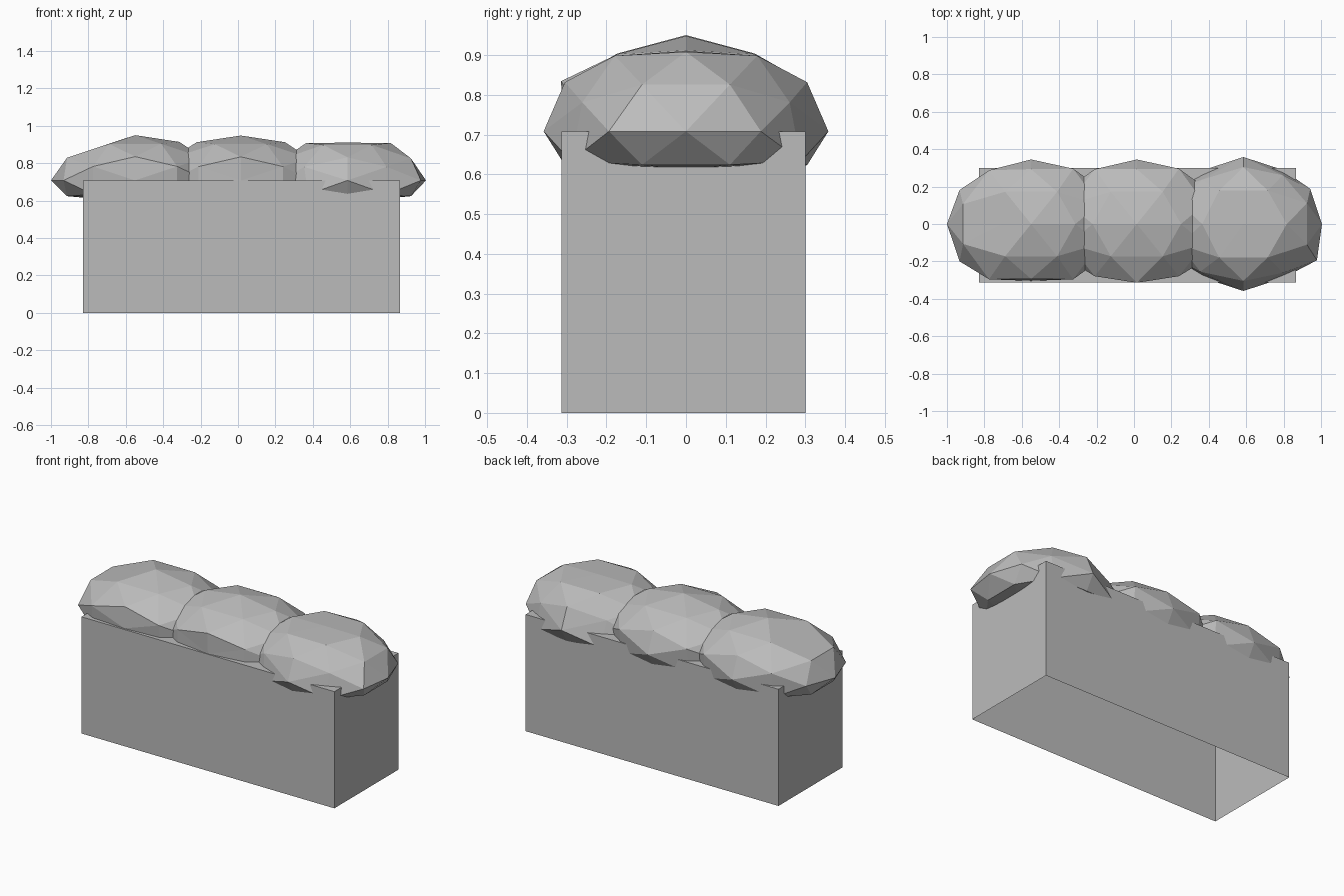
import bpy, bmesh, math
from mathutils import Vector, Matrix

if "Cube" in bpy.data.objects:
    bpy.data.objects.remove(bpy.data.objects["Cube"])

def material(name, value):
    m = bpy.data.materials.new(name)
    m.diffuse_color = (value, value, value, 1)
    m.use_nodes = True
    m.node_tree.nodes["Principled BSDF"].inputs["Base Color"].default_value = m.diffuse_color
    return m

grey = material("plain grey", 0.5)

def finish(bm, name):
    mesh = bpy.data.meshes.new(name)
    bm.to_mesh(mesh)
    bm.free()
    mesh.materials.append(grey)
    ob = bpy.data.objects.new(name, mesh)
    bpy.context.collection.objects.link(ob)

# Planter box, open underneath
X0, X1, Y0, Y1, H = -0.83, 0.865, -0.313, 0.3, 0.707
bm = bmesh.new()
bmesh.ops.create_cube(bm, size=1)
for v in bm.verts:
    v.co = (X1 if v.co.x > 0 else X0, Y1 if v.co.y > 0 else Y0, H if v.co.z > 0 else 0)
bm.normal_update()
bmesh.ops.delete(bm, geom=[f for f in bm.faces if f.normal.z < -0.9], context='FACES_ONLY')
finish(bm, "planter_box")

# Faceted bush: icosphere with an edge midpoint upward, flattened underneath.
# tweaks: (direction on the unit sphere, scale of that vertex)
def bush(name, cx, radii, tweaks):
    bm = bmesh.new()
    bmesh.ops.create_icosphere(bm, subdivisions=2, radius=1)
    pole = max(bm.verts, key=lambda v: v.co.z).co
    ring = max((v.co for v in bm.verts if abs(v.co.z - 0.4472) < 0.01), key=lambda c: c.x)
    up = (pole + ring).normalized()
    side = (pole - ring).normalized()
    rot = Matrix((side, up.cross(side), up))
    for v in bm.verts:
        v.co = rot @ v.co
    picks = [(min(bm.verts, key=lambda v: (v.co - Vector(d)).length), s) for d, s in tweaks]
    for v, s in picks:
        v.co = Vector((v.co.x * s[0], v.co.y * s[1], v.co.z * s[2]))
    for v in bm.verts:
        x, y, z = v.co
        z = z * radii[2] if z > -0.01 else -0.1 * min(1, -z) ** 0.25
        v.co = (cx + x * radii[0], y * radii[1], 0.708 + z)
    finish(bm, name)

bush("left_bush", -0.55, (0.45, 0.345, 0.242), [
    ((0, -1, 0), (1, 0.88, 1)),
    ((-0.5, -0.81, 0.31), (1, 1.06, 1)), ((0.5, -0.81, 0.31), (1, 1.06, 1)),
    ((-0.5, 0.81, 0.31), (1, 1.03, 1)), ((0.5, 0.81, 0.31), (1, 1.06, 1)),
    ((-0.526, 0, 0.851), (0.65, 1, 0.93)),
    ((-0.851, -0.526, 0), (1, 1.1, 1))])
bush("middle_bush", 0.015, (0.45, 0.345, 0.24), [
    ((0, -1, 0), (1, 0.9, 1)), ((0, -0.851, 0.526), (1, 1.07, 1)),
    ((-0.5, 0.81, 0.31), (1, 1.05, 1)), ((0.5, 0.81, 0.31), (1, 1.06, 1))])
bush("right_bush", 0.585, (0.42, 0.358, 0.235), [
    ((0, 0, 1), (1, 1, 0.86)), ((0.526, 0, 0.851), (1.05, 1, 1)),
    ((-0.5, 0.81, 0.31), (1.05, 0.82, 1)), ((0.5, 0.81, 0.31), (1, 0.9, 1)),
    ((-0.5, -0.81, 0.31), (1.1, 0.88, 1)), ((0.5, -0.81, 0.31), (1, 0.9, 1)),
    ((0.851, -0.526, 0), (1.1, 1.03, 1))])
